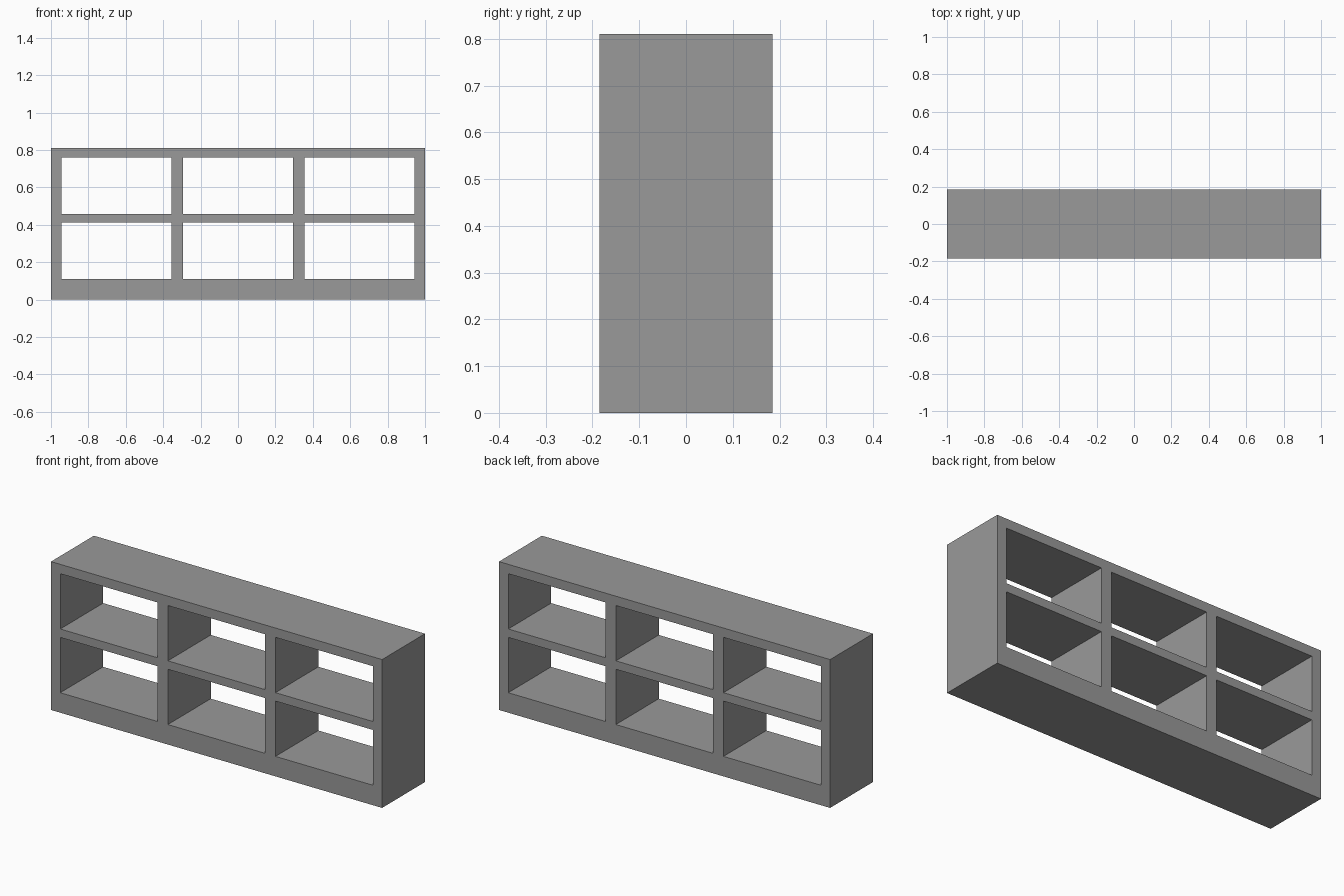
import bpy
import bmesh

if "Cube" in bpy.data.objects:
    bpy.data.objects.remove(bpy.data.objects["Cube"])

DEPTH = 0.37
# Panel edges across the width and up the height
xs = [-1, -0.944, -0.356, -0.294, 0.294, 0.356, 0.944, 1]
zs = [0, 0.109, 0.411, 0.457, 0.759, 0.81]

bm = bmesh.new()

# Front lattice: every odd column/row crossing is an open compartment
grid = [[bm.verts.new((x, -DEPTH / 2, z)) for x in xs] for z in zs]
for r in range(len(zs) - 1):
    for c in range(len(xs) - 1):
        if r % 2 and c % 2:
            continue
        bm.faces.new((grid[r][c], grid[r][c + 1],
                      grid[r + 1][c + 1], grid[r + 1][c]))

# Push the lattice back, keeping the front faces, to form shelves and walls
front = bm.faces[:]
back = bmesh.ops.extrude_face_region(bm, geom=front, use_keep_orig=True)
bmesh.ops.translate(bm, vec=(0, DEPTH, 0),
                    verts=[g for g in back["geom"]
                           if isinstance(g, bmesh.types.BMVert)])
bmesh.ops.recalc_face_normals(bm, faces=bm.faces[:])

mesh = bpy.data.meshes.new("shelf_unit")
bm.to_mesh(mesh)
bm.free()
shelf = bpy.data.objects.new("shelf_unit", mesh)
bpy.context.collection.objects.link(shelf)

# Dark grey finish
finish = bpy.data.materials.new("dark_grey")
finish.diffuse_color = (0.32, 0.32, 0.32, 1)
finish.use_nodes = True
finish.node_tree.nodes["Principled BSDF"].inputs["Base Color"].default_value = finish.diffuse_color
mesh.materials.append(finish)
